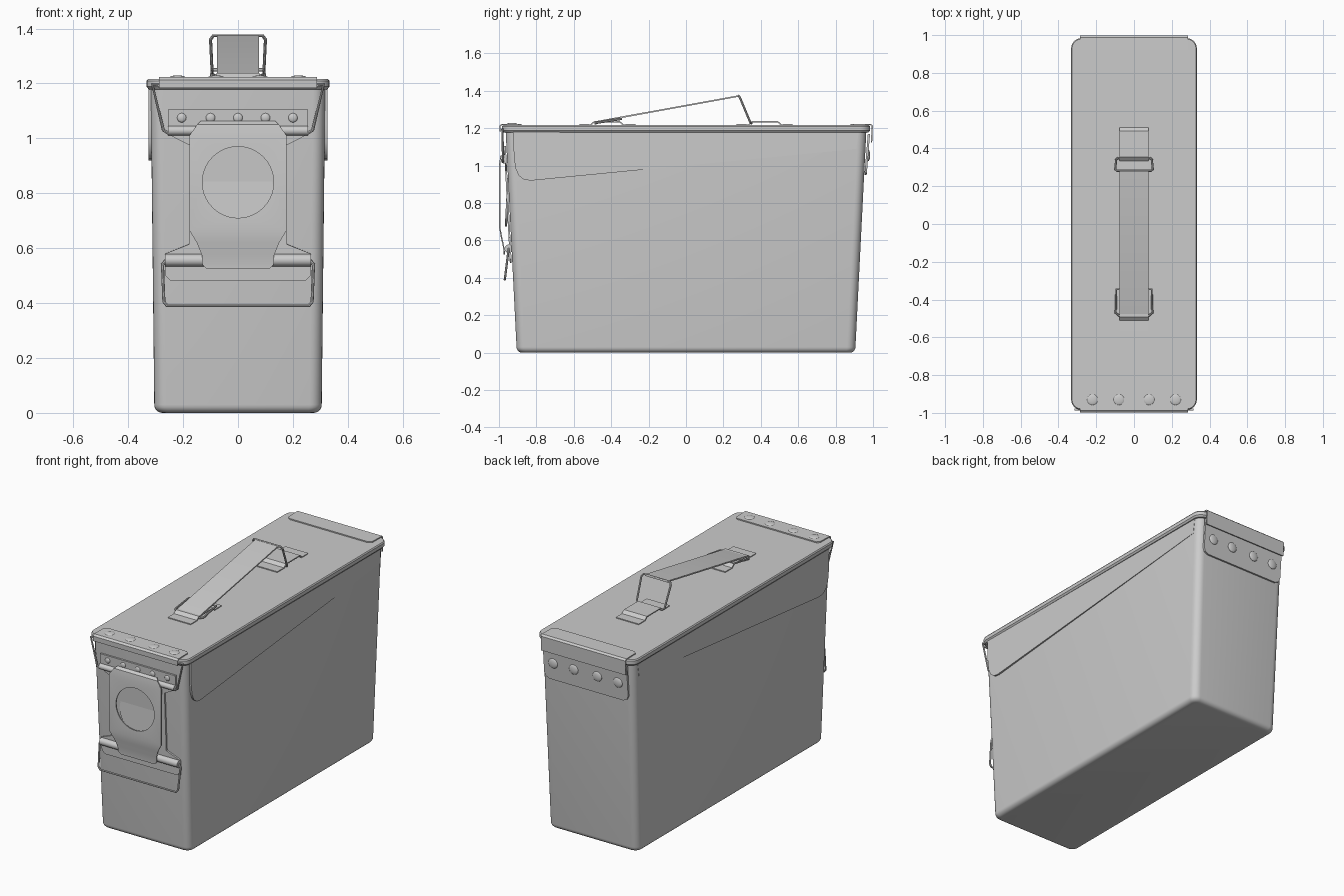
import bpy, bmesh, math
from mathutils import Vector

if "Cube" in bpy.data.objects:
    bpy.data.objects.remove(bpy.data.objects["Cube"])


def make(name, verts, faces):
    me = bpy.data.meshes.new(name)
    me.from_pydata([tuple(v) for v in verts], [], faces)
    bm = bmesh.new()
    bm.from_mesh(me)
    bmesh.ops.recalc_face_normals(bm, faces=bm.faces)
    bm.to_mesh(me)
    bm.free()
    ob = bpy.data.objects.new(name, me)
    bpy.context.collection.objects.link(ob)
    return ob


def apply_mods(ob):
    bpy.ops.object.select_all(action='DESELECT')
    bpy.context.view_layer.objects.active = ob
    ob.select_set(True)
    for m in list(ob.modifiers):
        bpy.ops.object.modifier_apply(modifier=m.name)


def loft(name, sections, n=6):
    """Stack of rounded rectangles: (z, half x, half y, corner radius)."""
    verts = []
    for z, hx, hy, r in sections:
        for k, (sx, sy) in enumerate([(1, 1), (-1, 1), (-1, -1), (1, -1)]):
            for i in range(n + 1):
                a = math.pi / 2 * (k + i / n)
                verts.append((sx * (hx - r) + r * math.cos(a), sy * (hy - r) + r * math.sin(a), z))
    c = 4 * (n + 1)
    m = len(sections)
    faces = [list(range(c)), list(range((m - 1) * c, m * c))]
    for s in range(m - 1):
        for i in range(c):
            j = (i + 1) % c
            faces.append((s * c + i, s * c + j, s * c + c + j, s * c + c + i))
    return make(name, verts, faces)


def strip(name, pts, t=0.007):
    """Folded sheet, symmetric in x: points are (y, z, half width)."""
    verts = [(s * w, y, z) for y, z, w in pts for s in (-1, 1)]
    faces = [(2 * i, 2 * i + 1, 2 * i + 3, 2 * i + 2) for i in range(len(pts) - 1)]
    ob = make(name, verts, faces)
    m = ob.modifiers.new("thickness", 'SOLIDIFY')
    m.thickness, m.offset = t, 0
    apply_mods(ob)
    return ob


def wire(name, pts, r=0.006):
    cu = bpy.data.curves.new(name, 'CURVE')
    cu.dimensions = '3D'
    cu.bevel_depth, cu.bevel_resolution = r, 2
    sp = cu.splines.new('POLY')
    sp.points.add(len(pts) - 1)
    for p, q in zip(sp.points, pts):
        p.co = (*q, 1)
    sp.use_cyclic_u = True
    ob = bpy.data.objects.new(name, cu)
    bpy.context.collection.objects.link(ob)
    bpy.ops.object.select_all(action='DESELECT')
    bpy.context.view_layer.objects.active = ob
    ob.select_set(True)
    bpy.ops.object.convert(target='MESH')


def mirrored(half):
    """Closed path from its right half."""
    return half + [(-x, y, z) for x, y, z in reversed(half)]


def rivet(name, loc, r, squash):
    bpy.ops.mesh.primitive_uv_sphere_add(segments=20, ring_count=10, radius=r, location=loc)
    ob = bpy.context.object
    ob.name, ob.scale = name, squash


def cylinder(name, loc, r, depth, rot):
    bpy.ops.mesh.primitive_cylinder_add(vertices=40, radius=r, depth=depth, location=loc, rotation=rot)
    bpy.context.object.name = name
    return bpy.context.object


def front_y(z):
    return -(0.905 + 0.06 * z / 1.2)


# Tapered box with rounded bottom edge
sec = []
for i in range(6):
    a = math.pi / 2 * i / 5
    d = 0.03 * (1 - math.sin(a))
    sec.append((0.03 * (1 - math.cos(a)), 0.305 - d, 0.906 - d, 0.045 - d * 0.6))
loft("can_body", sec + [(1.2, 0.318, 0.965, 0.045)])

# Lid with turned rim
loft("lid", [(1.178, 0.325, 0.976, 0.05), (1.188, 0.333, 0.984, 0.055),
             (1.209, 0.333, 0.984, 0.055), (1.216, 0.328, 0.979, 0.05)])

# Raised panels under the rim on both long sides
outline = [(-0.925, 1.19), (-0.92, 1.05), (-0.912, 0.985), (-0.893, 0.945), (-0.865, 0.925),
           (-0.83, 0.92), (0.51, 1.05), (0.91, 1.09), (0.925, 1.19)]
for s, side in ((1, "right"), (-1, "left")):
    k = len(outline)
    v = [(s * (0.3265 - 0.008 * (y + 0.93) / 1.9), y, z) for y, z in outline]
    v += [(s * 0.305, y, z) for y, z in outline]
    make(side + "_side_panel", v, [list(range(k)), list(range(k, 2 * k))]
         + [(i, (i + 1) % k, k + (i + 1) % k, k + i) for i in range(k)])

# Folded end plates on the lid and the rear hinge plate
strip("front_lid_plate", [(-0.88, 1.22, 0.27), (-0.895, 1.22, 0.285), (-0.985, 1.22, 0.287),
                          (-0.995, 1.212, 0.287), (-0.993, 1.183, 0.287)])
strip("rear_lid_plate", [(0.88, 1.22, 0.265), (0.895, 1.22, 0.285), (0.987, 1.22, 0.287),
                         (0.996, 1.212, 0.287), (0.992, 1.125, 0.287)])
strip("rear_hinge_plate", [(0.978, 1.17, 0.285), (0.963, 0.985, 0.285),
                           (0.961, 0.962, 0.275), (0.96, 0.95, 0.25)], 0.012)
for x in (-0.22, -0.08, 0.08, 0.22):
    rivet("lid_rivet", (x, -0.93, 1.222), 0.029, (1, 1, 0.25))
    rivet("rear_rivet", (x, 0.974, 1.055), 0.031, (1, 0.35, 1))

# Latch base plate: wide at the top and bottom, narrow between
strip("latch_base", [(front_y(z) - 0.008, z, w) for z, w in
                     [(1.105, 0.255), (1.015, 0.255), (0.975, 0.177), (0.615, 0.177),
                      (0.58, 0.265), (0.50, 0.265), (0.48, 0.245)]], 0.01)
for x in (-0.205, -0.1, 0, 0.1, 0.2):
    rivet("latch_rivet", (x, -0.971, 1.075), 0.017, (1, 0.5, 1))
side = (0, math.pi / 2, 0)
cylinder("upper_latch_roll", (0, -0.972, 1.028), 0.017, 0.51, side)
cylinder("lower_latch_roll", (0, -0.948, 0.556), 0.022, 0.53, side)

# Latch lever with a round hole
lever = strip("latch_lever", [(-0.975, 1.06, 0.135), (-0.99, 1.05, 0.148), (-0.995, 1.01, 0.177),
                              (-0.995, 0.665, 0.177), (-0.987, 0.62, 0.15), (-0.977, 0.575, 0.132),
                              (-0.972, 0.54, 0.13), (-0.971, 0.525, 0.115)])
cutter = cylinder("hole_cutter", (0, -1.0, 0.84), 0.13, 0.05, (math.pi / 2, 0, 0))
cutter.hide_render = True
m = lever.modifiers.new("hole", 'BOOLEAN')
m.operation, m.object, m.solver = 'DIFFERENCE', cutter, 'EXACT'
apply_mods(lever)
bpy.data.objects.remove(cutter, do_unlink=True)
cylinder("latch_disc", (0, -0.956, 0.805), 0.13, 0.012, (math.pi / 2 - 0.05, 0, 0))

# Latch bails
wire("upper_bail", mirrored([(0.312, -0.982, 1.196), (0.272, -0.978, 1.03), (0.255, -0.978, 1.02)]))
wire("lower_bail", mirrored([(0.262, -0.948, 0.556), (0.275, -0.95, 0.54),
                             (0.27, -0.967, 0.405), (0.258, -0.969, 0.39)]))

# Carrying handle: brackets, wire loops and sloping strap
for s, end in ((1, "rear"), (-1, "front")):
    strip(end + "_handle_bracket", [(s * y, z, 0.078) for y, z in
          [(0.57, 1.218), (0.51, 1.218), (0.49, 1.235), (0.355, 1.235), (0.335, 1.218), (0.27, 1.218)]])
wire("rear_handle_loop", mirrored([(0.082, 0.35, 1.226), (0.094, 0.342, 1.235),
                                   (0.1, 0.29, 1.36), (0.09, 0.282, 1.374)]))
wire("front_handle_loop", mirrored([(0.094, -0.345, 1.25), (0.097, -0.47, 1.23), (0.08, -0.485, 1.226)]))
strip("handle_strap", [(-0.49, 1.23, 0.077), (-0.47, 1.236, 0.077),
                       (0.27, 1.37, 0.077), (0.288, 1.372, 0.077)], 0.008)

# Smooth the rounded parts, keep the folds sharp
bpy.ops.object.select_all(action='SELECT')
bpy.context.view_layer.objects.active = bpy.data.objects["can_body"]
bpy.ops.object.shade_smooth_by_angle(angle=math.radians(32))
